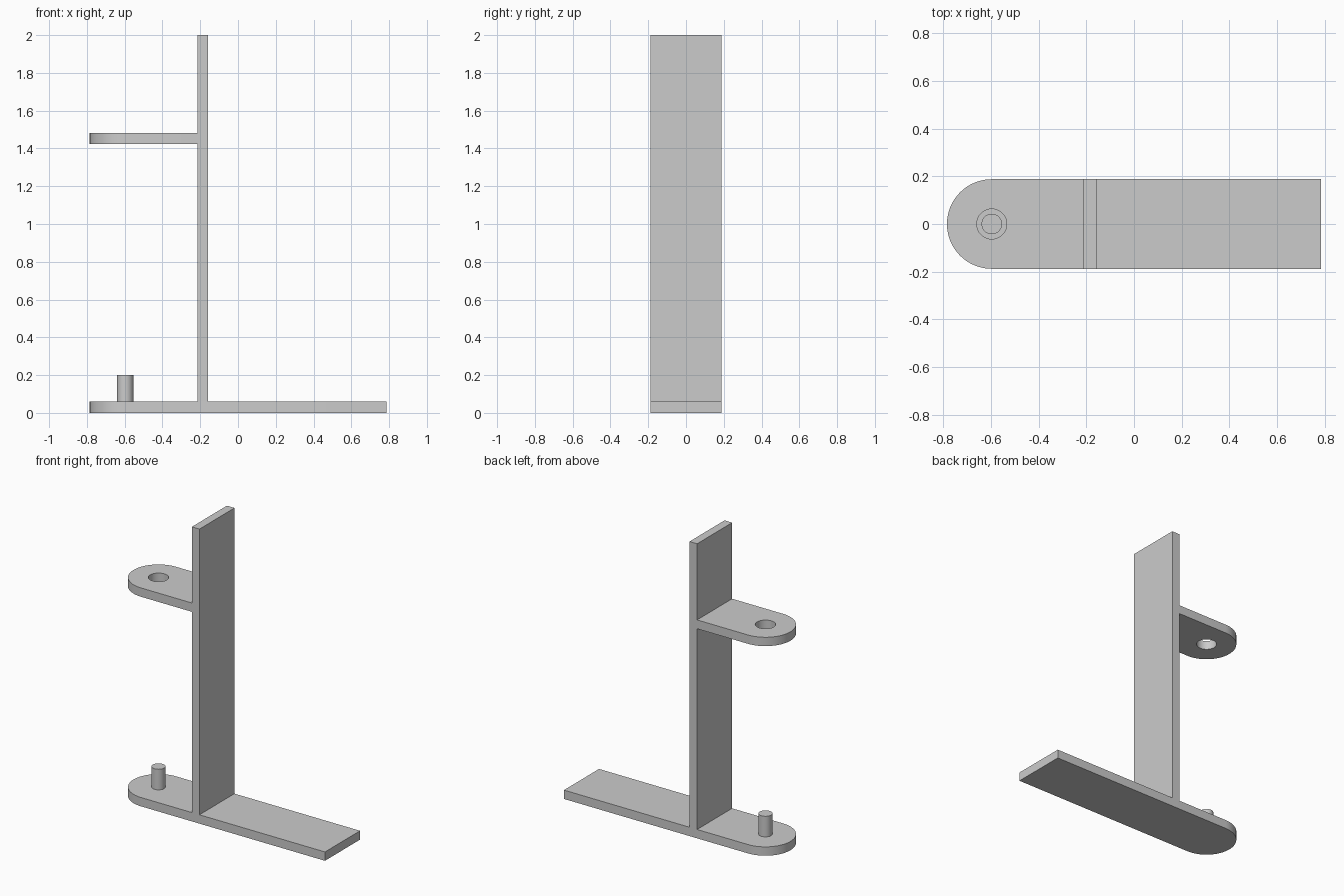
import bpy, bmesh
from math import pi, sin, cos

cube = bpy.data.objects.get("Cube")
if cube:
    bpy.data.objects.remove(cube, do_unlink=True)

HALF = 0.188          # half width and end radius of the strips
END_X = -0.785        # tip of the rounded ends
AXIS_X = END_X + HALF # shared axis of pin and hole
THICK = 0.06
POST_X = (-0.215, -0.158)

grey = bpy.data.materials.new("plain grey")
grey.use_nodes = True
grey.diffuse_color = (0.6, 0.6, 0.6, 1)
grey.node_tree.nodes["Principled BSDF"].inputs["Base Color"].default_value = (0.6, 0.6, 0.6, 1)


def arc(radius, start, end, steps):
    return [(AXIS_X + radius * cos(start + (end - start) * i / steps),
             radius * sin(start + (end - start) * i / steps)) for i in range(steps + 1)]


def slab(name, loops, bottom, top):
    """Fill the outline (further loops become holes) and extrude it upward."""
    bm = bmesh.new()
    edges = []
    for loop in loops:
        verts = [bm.verts.new((x, y, bottom)) for x, y in loop]
        edges += [bm.edges.new((v, verts[i - 1])) for i, v in enumerate(verts)]
    if len(loops) == 1:
        faces = [bm.faces.new(verts)]
    else:
        filled = bmesh.ops.triangle_fill(bm, edges=edges, use_beauty=True)
        faces = [f for f in filled["geom"] if isinstance(f, bmesh.types.BMFace)]
    raised = bmesh.ops.extrude_face_region(bm, geom=faces, use_keep_orig=True)
    moved = [v for v in raised["geom"] if isinstance(v, bmesh.types.BMVert)]
    bmesh.ops.translate(bm, verts=moved, vec=(0, 0, top - bottom))
    bmesh.ops.recalc_face_normals(bm, faces=bm.faces)
    mesh = bpy.data.meshes.new(name)
    bm.to_mesh(mesh)
    bm.free()
    mesh.materials.append(grey)
    obj = bpy.data.objects.new(name, mesh)
    bpy.context.collection.objects.link(obj)
    bpy.ops.object.select_all(action='DESELECT')
    obj.select_set(True)
    bpy.context.view_layer.objects.active = obj
    bpy.ops.object.shade_smooth_by_angle()
    return obj


def rounded_strip(right):
    return arc(HALF, pi / 2, 3 * pi / 2, 32) + [(right, -HALF), (right, HALF)]


# Foot strip with one rounded end
slab("base_plate", [rounded_strip(-END_X)], 0, THICK)

# Upright standing on the foot
left, right = POST_X
slab("upright_plate", [[(left, -HALF), (right, -HALF), (right, HALF), (left, HALF)]], THICK, 2)

# Bracket with a round hole above the pin
slab("upper_bracket", [rounded_strip(left), arc(0.063, 0, 2 * pi, 32)[:-1]], 1.423, 1.483)

# Pin on the foot
slab("pin", [arc(0.043, 0, 2 * pi, 32)[:-1]], THICK, 0.2)
